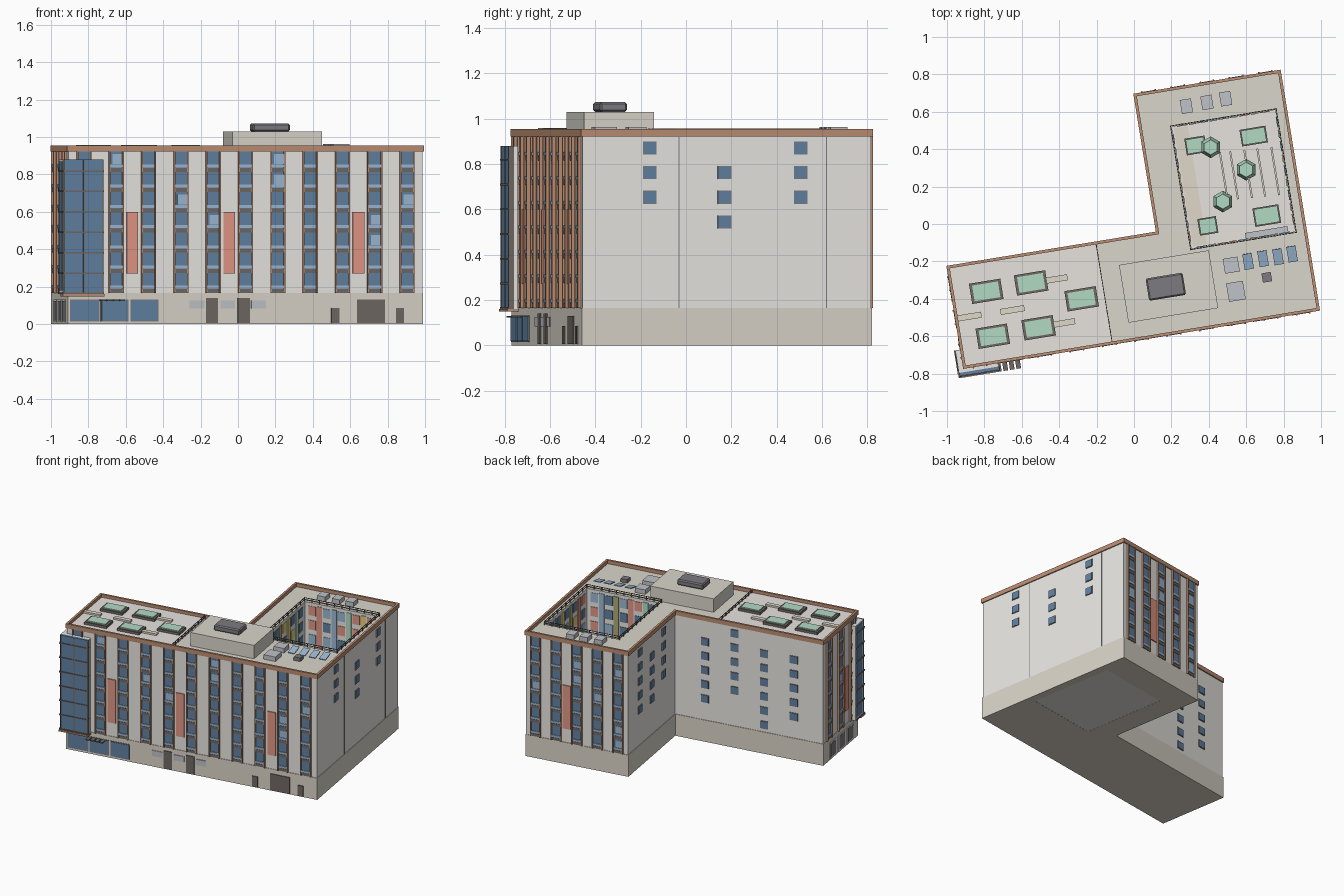
import bpy, bmesh, random
from math import radians
from mathutils import Matrix, Vector

if "Cube" in bpy.data.objects:
    bpy.data.objects.remove(bpy.data.objects["Cube"])

random.seed(4)
R = lambda deg: Matrix.Rotation(radians(deg), 4, 'Z')
T = lambda x, y, z=0: Matrix.Translation((x, y, z))
M = T(-0.91, -0.77) @ R(9.28)          # building axes, origin at front left corner
L, D, W, B = 1.925, 0.55, 1.135, 1.297  # length, bar depth, wing start, wing back
C = (1.305, 1.866, 0.435, 1.093)        # courtyard opening
Z0, ZT, FL = 0.165, 0.922, 0.108        # podium top, wall top, storey height

COL = dict(tan=(.70, .66, .58), wall=(.82, .80, .76), brown=(.50, .27, .17), glass=(.12, .22, .36),
           light=(.33, .48, .66), dark=(.16, .14, .13), red=(.76, .31, .23), green=(.45, .70, .55),
           roof=(.70, .67, .60), deck=(.80, .77, .74), grey=(.52, .54, .57), sand=(.74, .69, .58),
           yellow=(.80, .62, .22), slate=(.20, .20, .22), olive=(.42, .40, .18))
parts, colour = {}, {}


def part(name, col):
    colour[name] = col
    return parts.setdefault(name, bmesh.new())


def box(name, col, x0, x1, y0, y1, z0, z1, F=M):
    size = Matrix.Diagonal((x1 - x0, y1 - y0, z1 - z0, 1))
    bmesh.ops.create_cube(part(name, col), size=1,
                          matrix=F @ T((x0 + x1) / 2, (y0 + y1) / 2, (z0 + z1) / 2) @ size)


def prism(name, col, loops, z0, z1):
    """Extruded outline with holes."""
    bm = part(name, col)
    edges = []
    for loop in loops:
        vs = [bm.verts.new(M @ Vector((x, y, z0))) for x, y in loop]
        edges += [bm.edges.new((vs[i - 1], vs[i])) for i in range(len(vs))]
    faces = [g for g in bmesh.ops.triangle_fill(bm, edges=edges, use_beauty=True)['geom']
             if isinstance(g, bmesh.types.BMFace)]
    ext = bmesh.ops.extrude_face_region(bm, geom=faces, use_keep_orig=True)['geom']
    bmesh.ops.translate(bm, vec=(0, 0, z1 - z0), verts=[g for g in ext if isinstance(g, bmesh.types.BMVert)])
    bmesh.ops.recalc_face_normals(bm, faces=bm.faces)


def outline(d):
    return [(d, d), (L - d, d), (L - d, B - d), (W + d, B - d), (W + d, D - d), (d, D - d)]


def face(x, y, deg):
    """Wall frame: x runs along the wall, -y points outwards."""
    return M @ T(x, y) @ R(deg)


def item(name, col, x, y, sx, sy, z0, z1, tilt=0):
    p = M.inverted() @ Vector((x, y, 0))
    F = M @ T(p.x, p.y, z0) @ Matrix.Rotation(radians(tilt), 4, 'X')
    box(name, col, -sx / 2, sx / 2, -sy / 2, sy / 2, 0, z1 - z0, F)


# main masses
court = [(C[0], C[2]), (C[1], C[2]), (C[1], C[3]), (C[0], C[3])]
prism('podium', 'tan', [outline(0), court], 0, Z0)
prism('upper_walls', 'wall', [outline(.004), court], Z0, ZT)
prism('parapet', 'brown', [outline(-.004), outline(.012)], ZT, .955)
prism('roof', 'roof', [outline(.012), court], ZT, .928)
box('terrace_deck', 'deck', .012, .805, .012, D - .012, .928, .932)

# window bay facades
front, right, back = face(0, 0, 0), face(L, 0, 90), face(L, B, 180)
left, bar_back, wing_left = face(0, D, -90), face(W, D, 180), face(W, B, -90)


def facade(F, length, n, reds):
    step = length / n
    for i in range(n):
        c = step * (i + .5)
        box('window_glass', 'glass', c - .033, c + .033, -.001, .008, Z0, ZT, F)
        for s in (-1, 1):
            box('window_fins', 'brown', c + s * .036 - .004, c + s * .036 + .004, -.010, .006, Z0, ZT, F)
        for k in range(7):
            z = Z0 + k * FL
            box('spandrels', 'dark', c - .033, c + .033, -.004, .006, z + .001, z + .022, F)
            box('glass_rails', 'light', c - .033, c + .033, -.006, .004, z + .024, z + .040, F)
            if random.random() < .12:
                box('light_panes', 'light', c - .02, c + .032, -.003, .004, z + .042, z + .095, F)
    for r in reds:
        box('red_panels', 'red', r * step - .031, r * step + .031, -.004, .006, .27, .60, F)


facade(front, L, 11, (2, 5, 9))
facade(back, L - W, 5, (2,))
facade(left, D, 3, (2,))


# small square windows on the plain walls
def squares(F, columns):
    for s, k0, k1 in columns:
        for k in range(k0, k1 + 1):
            z = .87 - .1085 * k
            box('square_frames', 'slate', s - .030, s + .030, -.001, .008, z - .029, z + .029, F)
            box('square_windows', 'glass', s - .027, s + .027, -.003, .006, z - .026, z + .026, F)


squares(right, [(.304, 0, 2), (.638, 1, 3), (.978, 0, 2)])
squares(bar_back, [(.227, 1, 5), (.454, 0, 4), (.681, 1, 6), (.908, 1, 5)])
squares(wing_left, [(.19, 0, 4), (.38, 1, 4), (.57, 0, 3)])
for s in (C[2], C[3]):
    box('wall_joints', 'slate', s - .002, s + .002, 0, .006, Z0, ZT, right)

# glazed corner bay
box('corner_bay', 'wall', -.030, .185, -.022, .10, .16, .88)
box('bay_glass', 'glass', -.022, .185, -.040, -.022, .16, .88)
box('bay_side_glass', 'glass', -.033, -.029, -.01, .085, .18, .87)
for k in range(7):
    z = .16 + k * .109
    box('bay_transoms', 'dark', -.034, .188, -.045, -.02, z, z + .008)
    box('bay_side_transoms', 'dark', -.037, -.028, -.03, .10, z, z + .008)
for s in (-.025, .08, .184):
    box('bay_mullions', 'dark', s - .003, s + .003, -.044, -.02, .16, .88)
box('bay_canopy', 'brown', -.035, .19, -.050, .02, .148, .16)

# street level openings
U = lambda x: (x + .91) / .987
for x, w in ((-.82, .15), (-.66, .14), (-.50, .14)):
    box('shop_frames', 'slate', U(x) - w / 2 - .005, U(x) + w / 2 + .005, -.003, .006, .015, .132, front)
    box('shop_windows', 'glass', U(x) - w / 2, U(x) + w / 2, -.006, .005, .02, .127, front)
for k in range(4):
    s = U(-.74) + k * .035
    box('shop_awning', 'dark', s, s + .025, -.05, 0, .122, .130, front)
for s in (.15, .29, .43):
    box('side_shop_frames', 'wall', s - .052, s + .052, -.004, .006, .01, .132, left)
    box('side_shop_windows', 'slate', s - .043, s + .043, -.006, .005, .02, .122, left)
for x in (-.22, -.055, .11):
    box('vents', 'grey', U(x) - .04, U(x) + .04, -.005, .005, .082, .125, front)
for x, w, h in ((-.14, .065, .14), (.03, .065, .14), (.52, .045, .085), (.71, .15, .13), (.865, .042, .085)):
    box('doors', 'dark', U(x) - w / 2, U(x) + w / 2, -.006, .005, .005, h, front)

# courtyard walls: coloured panels between stacked windows
cx, cy = C[1] - C[0], C[3] - C[2]
for F, length in ((face(C[0], C[3], 0), cx), (face(C[1], C[2], 180), cx),
                  (face(C[1], C[3], -90), cy), (face(C[0], C[2], 90), cy)):
    step = length / 5
    tints = ['red', 'green', 'yellow', 'light', 'olive']
    random.shuffle(tints)
    for i in range(5):
        c = step * (i + .5)
        t = tints[i]
        if i:
            box('court_panels_' + t, t, step * i - .02, step * i + .02, -.005, .004, .12, .91, F)
        for k in range(7):
            z = Z0 + k * FL
            t = random.choice(['glass', 'glass', 'glass', 'light', 'yellow', 'red'])
            box('court_windows_' + t, t, c - .028, c + .028, -.004, .004, z + .02, z + .09, F)

# courtyard floor and garden
box('court_floor', 'deck', C[0], C[1], C[2], C[3], .001, .012)
box('court_boardwalk', 'sand', C[0] + .01, C[0] + .085, C[2] + .01, C[3] - .01, .012, .017)
box('court_canopy', 'grey', 1.60, 1.83, C[2], C[2] + .035, .13, .14)
for x, y, sx, sy in ((.33, .42, .11, .09), (.64, .47, .14, .09), (.395, -.01, .10, .09), (.71, .045, .14, .10)):
    item('court_planters', 'dark', x, y, sx, sy, .012, .045)
    item('court_planting', 'green', x, y, sx - .012, sy - .012, .045, .058)
for x, y in ((.41, .41), (.60, .29), (.475, .12)):
    item('tree_trunks', 'brown', x, y, .014, .014, .012, .08)
    bmesh.ops.create_cone(part('tree_crowns', 'green'), cap_ends=True, segments=6, radius1=.058,
                          radius2=.04, depth=.07, matrix=T(x, y, .115))
for x in (.48, .535, .61, .68, .755):
    item('pergola_beams', 'sand', x, .255 + (x - .48) * .1, .010, .26, .095, .105)
    for d in (-.12, .12):
        item('pergola_posts', 'sand', x - d * .16, .255 + (x - .48) * .1 + d * .987, .008, .008, .012, .095)

# rooftop railings
def rail(x0, y0, x1, y1, n):
    a, b = Vector((x0, y0)), Vector((x1, y1))
    for i in range(n + 1):
        p = a.lerp(b, i / n)
        box('railings', 'dark', p.x - .003, p.x + .003, p.y - .003, p.y + .003, .928, .956)
    for z in (.938, .952):
        box('railings', 'dark', min(x0, x1) - .002, max(x0, x1) + .002,
            min(y0, y1) - .002, max(y0, y1) + .002, z, z + .004)


e = .006
ring = [(C[0] - e, C[2] - e), (C[1] + e, C[2] - e), (C[1] + e, C[3] + e), (C[0] - e, C[3] + e)]
for i in range(4):
    rail(*ring[i - 1], *ring[i], 10)
rail(.805, .015, .805, D - .015, 10)

# rooftop plant, planters and benches
box('plant_room', 'roof', .908, 1.394, .097, .410, .928, 1.03)
box('cooling_unit', 'slate', 1.036, 1.236, .195, .315, 1.03, 1.073)
bmesh.ops.bevel(parts['cooling_unit'], geom=parts['cooling_unit'].edges[:], offset=.008, segments=1, affect='EDGES')
for x, y in ((-.79, -.36), (-.55, -.315), (-.28, -.40), (-.755, -.60), (-.51, -.555)):
    item('roof_planters', 'dark', x, y, .17, .11, .932, .950)
    item('roof_planting', 'green', x, y, .14, .085, .950, .958)
for x, y in ((-.42, -.295), (-.65, -.46), (-.38, -.53), (-.88, -.495)):
    item('roof_benches', 'sand', x, y, .13, .032, .932, .945)
for x, y, sx, sy in ((.28, .63, .06, .075), (.39, .65, .06, .075), (.49, .67, .06, .075),
                     (.52, -.22, .08, .08), (.545, -.36, .09, .10)):
    item('air_units', 'grey', x, y, sx, sy, .928, .962)
for x, y in ((.61, -.20), (.69, -.185), (.77, -.175), (.845, -.16)):
    item('solar_panels', 'light', x, y, .05, .085, .942, .947, 12)
item('roof_hatch', 'slate', .71, -.285, .05, .05, .928, .955)

# turn the collected parts into objects
mats = {}
for name, bm in parts.items():
    col = colour[name]
    if col not in mats:
        mats[col] = bpy.data.materials.new(col)
        mats[col].diffuse_color = (*COL[col], 1)
    me = bpy.data.meshes.new(name)
    bm.to_mesh(me)
    bm.free()
    me.materials.append(mats[col])
    bpy.context.collection.objects.link(bpy.data.objects.new(name, me))

for m in bpy.data.materials:
    if m.users and not m.is_grease_pencil:
        m.use_nodes = True
        m.node_tree.nodes["Principled BSDF"].inputs["Base Color"].default_value = m.diffuse_color
